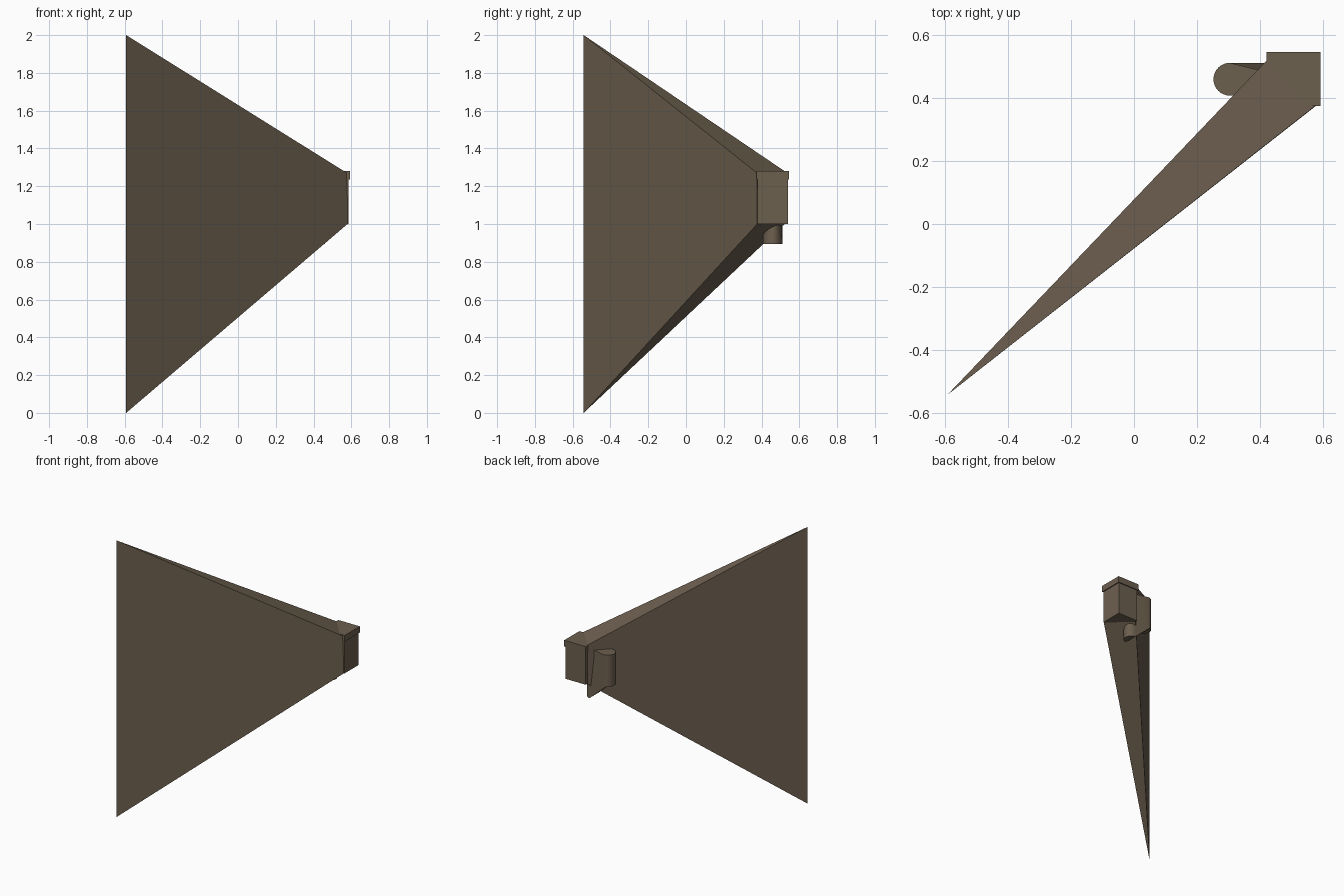
import bpy, math

if "Cube" in bpy.data.objects:
    bpy.data.objects.remove(bpy.data.objects["Cube"])

# One flat colour for everything
brown = bpy.data.materials.new("dull_brown")
brown.diffuse_color = (0.152, 0.116, 0.078, 1)
brown.use_nodes = True
brown.node_tree.nodes["Principled BSDF"].inputs["Base Color"].default_value = brown.diffuse_color


def make(name, verts, faces):
    me = bpy.data.meshes.new(name)
    me.from_pydata(verts, [], faces)
    me.validate()
    me.materials.append(brown)
    ob = bpy.data.objects.new(name, me)
    bpy.context.collection.objects.link(ob)
    return ob


def box(name, x, y, z):
    verts = [(a, b, c) for a in x for b in y for c in z]
    faces = [(0, 1, 3, 2), (4, 6, 7, 5), (0, 4, 5, 1),
             (2, 3, 7, 6), (0, 2, 6, 4), (1, 5, 7, 3)]
    return make(name, verts, faces)


# Large blade tapering from the end block to a tall sharp edge
make("blade",
     [(-0.592, -0.542, 0), (-0.592, -0.542, 2),
      (0.58, 0.377, 1.0), (0.577, 0.376, 1.27),
      (0.424, 0.522, 1.0), (0.424, 0.522, 1.28)],
     [(0, 2, 3, 1), (0, 1, 5, 4), (1, 3, 5), (0, 4, 2), (2, 4, 5, 3)])

# End block and its slightly wider cap
box("end_block", (0.425, 0.585), (0.379, 0.539), (1.0, 1.24))
box("block_cap", (0.42, 0.592), (0.374, 0.546), (1.235, 1.28))

# Round-ended lug behind the blade, with a sloping underside
STEPS, R, YC = 8, 0.052, 0.459
half = []
for xc, start in ((0.304, math.pi), (0.408, math.pi / 2)):
    for i in range(STEPS + 1):
        a = start - i * math.pi / 2 / STEPS
        half.append((xc + R * math.cos(a), R * math.sin(a)))
n = len(half)


def under(x):
    t = min(max((x - 0.285) / 0.13, 0), 1)
    return 1.01 - 0.115 * t


verts = []
for side in (1, -1):
    for x, d in half:
        verts.append((x, YC + side * d, under(x)))
    for x, d in half:
        # upper rear edge leans in toward the blade
        lean = 0.5 if side == 1 and x > 0.36 else 1
        verts.append((x, YC + side * d * lean, 1.24))
faces = []
for i in range(n - 1):
    faces += [(i, i + n, i + n + 1, i + 1),                            # rear wall
              (i + 2 * n, i + 1 + 2 * n, i + 1 + 3 * n, i + 3 * n),    # front wall
              (i, i + 1, i + 1 + 2 * n, i + 2 * n),                    # underside
              (i + n, i + 3 * n, i + 1 + 3 * n, i + 1 + n)]            # top
lug = make("lug", verts, faces)

weld = lug.modifiers.new("weld_ends", 'WELD')
weld.merge_threshold = 0.0005
bpy.context.view_layer.objects.active = lug
lug.select_set(True)
bpy.ops.object.modifier_apply(modifier=weld.name)
bpy.ops.object.shade_smooth_by_angle(angle=math.radians(30))
